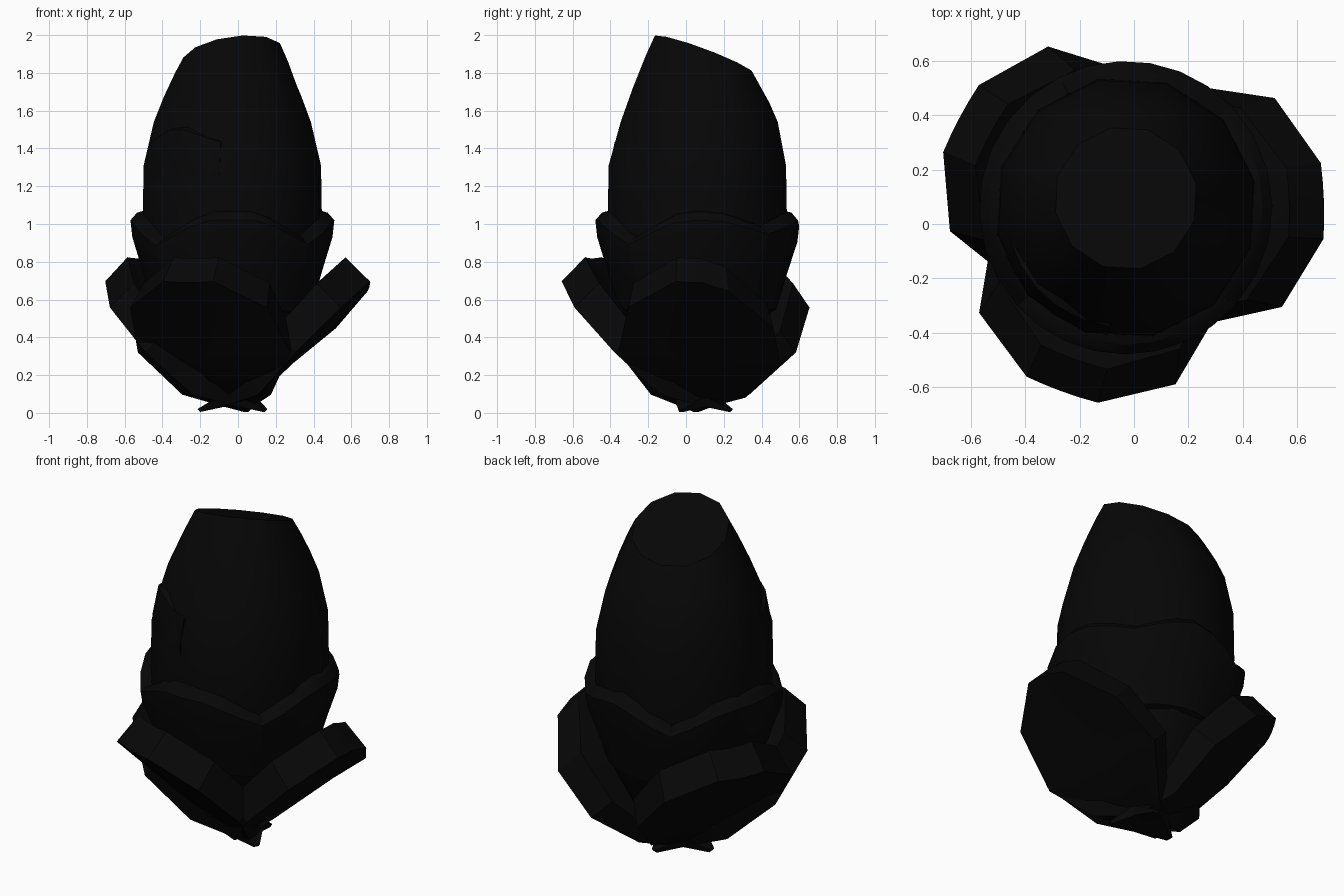
import bpy, bmesh, math
from math import sin, cos, radians
from mathutils import Vector

if "Cube" in bpy.data.objects:
    bpy.data.objects.remove(bpy.data.objects["Cube"], do_unlink=True)

CX, CY = -0.03, 0.06   # axis of the bud

black = bpy.data.materials.new("petal black")
black.use_nodes = True
COLOUR = (0.002, 0.002, 0.002, 1)
black.diffuse_color = COLOUR
black.node_tree.nodes["Principled BSDF"].inputs["Base Color"].default_value = COLOUR


def finish(bm, name):
    bmesh.ops.recalc_face_normals(bm, faces=bm.faces)
    mesh = bpy.data.meshes.new(name)
    bm.to_mesh(mesh)
    bm.free()
    mesh.materials.append(black)
    obj = bpy.data.objects.new(name, mesh)
    bpy.context.collection.objects.link(obj)
    bpy.ops.object.select_all(action='DESELECT')
    obj.select_set(True)
    bpy.context.view_layer.objects.active = obj
    bpy.ops.object.shade_smooth_by_angle(angle=radians(32))


def bridge(bm, a, b, closed=True):
    n = len(a)
    for i in range(n if closed else n - 1):
        j = (i + 1) % n
        bm.faces.new((a[i], a[j], b[j], b[i]))


# Closed inner bud with a slanted flat top: radius, height, tilt, shift back
def make_bud():
    rings = [(0.1, 0.1, 0, 0), (0.3, 0.3, 0, 0), (0.43, 0.6, 0, 0),
             (0.47, 0.8, 0, 0), (0.485, 1.02, 0, 0), (0.48, 1.31, 0, 0),
             (0.425, 1.54, 0, 0.01), (0.37, 1.68, 0.1, 0.02),
             (0.31, 1.81, 0.25, 0.03), (0.265, 1.895, 0.37, 0.035)]
    bm = bmesh.new()
    loops = []
    for r, z, tilt, shift in rings:
        loop = []
        for i in range(12):
            a = radians(360 * i / 12 + 12)
            x, y = r * cos(a), r * sin(a)
            loop.append(bm.verts.new((CX + x, CY + shift + y, z - tilt * (y - 0.35 * x))))
        loops.append(loop)
    for a, b in zip(loops, loops[1:]):
        bridge(bm, a, b)
    bm.faces.new(loops[0])
    bm.faces.new(loops[-1])
    finish(bm, "inner_bud")


# Petal wrapped round the bud; its upper edge drops toward both ends
def make_wrap(name, start, end, profile, drops, steps):
    bm = bmesh.new()
    strips = [[] for _ in profile]
    top = profile[0][1]
    low = profile[-1][1]
    for i in range(steps + 1):
        deg = start + (end - start) * i / steps
        dip = max(drops[0] * (1 - (deg - start) / 32), drops[1] * (1 - (end - deg) / 32), 0)
        a = radians(deg)
        for strip, (r, z) in zip(strips, profile):
            z -= dip * (z - low) / (top - low)
            strip.append(bm.verts.new((CX + r * cos(a), CY + r * sin(a), z)))
    for a, b in zip(strips, strips[1:]):
        bridge(bm, a, b, closed=False)
    for k in (0, -1):
        bm.faces.new([s[k] for s in strips])
    finish(bm, name)


# Thick cupped outer petal: stations of radius, height, half width, thickness
def make_outer_petal(name, deg, droop=0.0, reach=1.0):
    stations = [(-0.18, 0.005, 0.015, 0.02), (-0.04, 0.035, 0.1, 0.06),
                (0.13, 0.085, 0.25, 0.11), (0.33, 0.3, 0.43, 0.16),
                (0.57, 0.54, 0.385, 0.18), (0.72, 0.69, 0.14, 0.18)]
    a = radians(deg)
    out = Vector((cos(a), sin(a), 0))
    side = Vector((-sin(a), cos(a), 0))
    up = Vector((0, 0, 1))
    base = Vector((CX + 0.01, CY, 0))
    bm = bmesh.new()
    outer, inner = [], []
    for r, z, w, t in stations:
        row_o, row_i = [], []
        for u in (-1, -0.5, 0, 0.5, 1):
            cup = 0.02 * u * u * w / 0.43
            # One side may hang lower than the other
            height = z + cup - droop * max(u, 0) * w * max(r, 0)
            p = base + out * (r * reach - cup) + side * (u * w) + up * height
            q = p + (up - out) * (t * 0.71) - side * (u * w * 0.08)
            row_o.append(bm.verts.new(p))
            row_i.append(bm.verts.new(q))
        outer.append(row_o)
        inner.append(row_i)
    for rows in (outer, inner):
        for p, q in zip(rows, rows[1:]):
            bridge(bm, p, q, closed=False)
    # Rim joining the outer and inner skins
    for k in (0, -1):
        bridge(bm, outer[k], inner[k], closed=False)
        bridge(bm, [r[k] for r in outer], [r[k] for r in inner], closed=False)
    finish(bm, name)


make_bud()

# Thin upper wrap on the front right side, its ends sunk into the bud
make_wrap("upper_wrap", 195, 262,
          [(0.4, 1.53), (0.442, 1.51), (0.476, 1.31), (0.43, 1.05)], (0.08, 0.08), 5)

# Four middle petals meeting in dips
collar = [(0.47, 1.07), (0.505, 1.06), (0.54, 1.02), (0.53, 0.93),
          (0.475, 0.75), (0.42, 0.55), (0.3, 0.5)]
make_wrap("middle_petal_front", 222, 318, collar, (0.15, 0.14), 8)
make_wrap("middle_petal_left", 318, 404, collar, (0.14, 0.08), 6)
make_wrap("middle_petal_back", 44, 117, collar, (0.08, 0.14), 6)
make_wrap("middle_petal_right", 117, 222, collar, (0.14, 0.15), 8)

# Three outer petals
make_outer_petal("outer_petal_front", 250)
make_outer_petal("outer_petal_left", 2, droop=0.5)
make_outer_petal("outer_petal_back", 152, reach=0.98)
